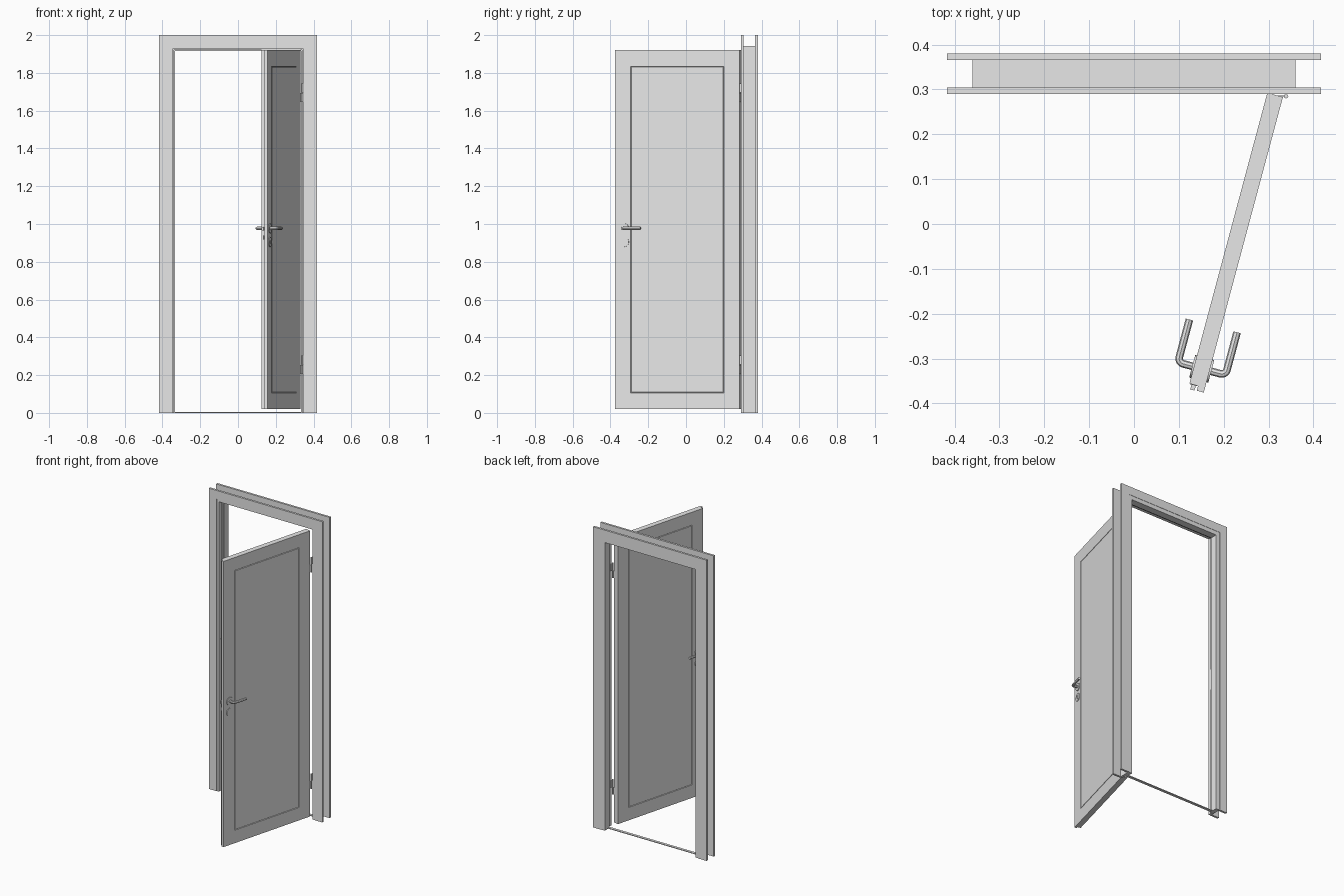
import bpy, bmesh, math
from mathutils import Matrix, Vector

if "Cube" in bpy.data.objects:
    bpy.data.objects.remove(bpy.data.objects["Cube"], do_unlink=True)

GREY = (0.8, 0.8, 0.8, 1)
grey = bpy.data.materials.new("light_grey")
grey.use_nodes = True
grey.diffuse_color = GREY
grey.node_tree.nodes["Principled BSDF"].inputs["Base Color"].default_value = GREY

# Door space: x runs from hinge to free edge, y out of the front face
DOOR = Matrix.Translation((0.332, 0.283, 0)) @ Matrix.Rotation(math.radians(255), 4, "Z")
WORLD = Matrix.Identity(4)
THICK = 0.036
LIP = 0.016
HANDLE_X, HANDLE_Z, KEY_Z = 0.632, 0.977, 0.905


def finish(name, bm, matrix=WORLD, smooth=False):
    bmesh.ops.recalc_face_normals(bm, faces=bm.faces)
    mesh = bpy.data.meshes.new(name)
    bm.to_mesh(mesh)
    bm.free()
    mesh.materials.append(grey)
    ob = bpy.data.objects.new(name, mesh)
    bpy.context.collection.objects.link(ob)
    ob.matrix_world = matrix
    if smooth:
        select(ob)
        bpy.ops.object.shade_smooth_by_angle()
    return ob


def select(ob):
    bpy.ops.object.select_all(action="DESELECT")
    ob.select_set(True)
    bpy.context.view_layer.objects.active = ob


def box(name, low, high, matrix=WORLD):
    low, high = Vector(low), Vector(high)
    bm = bmesh.new()
    bmesh.ops.create_cube(bm, size=1)
    for v in bm.verts:
        v.co = (low + high) / 2 + v.co * (high - low)
    return finish(name, bm, matrix)


def cylinder(name, centre, radius, depth, axis="Z", matrix=WORLD, sides=20):
    turn = Matrix.Rotation(math.pi / 2, 4, "X") if axis == "Y" else WORLD
    bm = bmesh.new()
    bmesh.ops.create_cone(bm, cap_ends=True, segments=sides, radius1=radius,
                          radius2=radius, depth=depth,
                          matrix=Matrix.Translation(centre) @ turn)
    return finish(name, bm, matrix, smooth=True)


def surround(name, profile):
    """Sweep an (offset, y) profile up one side, over the top and down the other."""
    rise = 1.583
    bm = bmesh.new()
    rings = []
    for side, top in ((-1, 0), (-1, 1), (1, 1), (1, 0)):
        rings.append([bm.verts.new((side * o, y, top * (o + rise))) for o, y in profile])
    n = len(profile)
    for a, b in zip(rings, rings[1:]):
        for i in range(n):
            j = (i + 1) % n
            bm.faces.new((a[i], a[j], b[j], b[i]))
    bm.faces.new(rings[0])
    bm.faces.new(rings[-1])
    return finish(name, bm)


# Frame: two casings around a stepped jamb, and a thin threshold
for name, y0, y1 in (("front_casing", 0.29, 0.304), ("back_casing", 0.366, 0.38)):
    surround(name, [(0.417, y0), (0.36, y0), (0.36, y1), (0.417, y1)])
surround("jamb", [(0.36, 0.292), (0.345, 0.292), (0.345, 0.318), (0.339, 0.318),
                  (0.339, 0.33), (0.333, 0.33), (0.333, 0.378), (0.36, 0.378)])
box("threshold", (-0.335, 0.325, 0), (0.335, 0.343, 0.005))
box("strike_plate", (-0.346, 0.297, 0.87), (-0.344, 0.314, 1.01))

# Door leaf with a lipped free edge and a fine panel groove on both faces
outline = [(0, 0), (0.682, 0), (0.682, -LIP), (0.671, -LIP), (0.671, -THICK), (0, -THICK)]
bm = bmesh.new()
base = bm.faces.new([bm.verts.new((x, y, 0.02)) for x, y in outline])
lifted = bmesh.ops.extrude_face_region(bm, geom=[base])["geom"]
bmesh.ops.translate(bm, vec=(0, 0, 1.9),
                    verts=[g for g in lifted if isinstance(g, bmesh.types.BMVert)])
bmesh.ops.recalc_face_normals(bm, faces=bm.faces)
for face in [f for f in bm.faces if abs(f.normal.y) > 0.9 and f.calc_area() > 1]:
    for width, depth in ((0.086, 0), (0.002, -0.003), (0.002, 0.003)):
        bmesh.ops.inset_region(bm, faces=[face], thickness=width, depth=depth,
                               use_even_offset=True)
finish("door_leaf", bm, DOOR)

# Lever handles: one bent bar running through the door
FRONT, BACK, TIP, BEND = 0.037, -0.073, 0.533, 0.012
half = [(TIP, FRONT)]
for k in range(5):
    a = math.pi / 2 * (1 - k / 4)
    half.append((HANDLE_X - BEND + BEND * math.cos(a), FRONT - BEND + BEND * math.sin(a)))
path = half + [(x, FRONT + BACK - y) for x, y in reversed(half)]
curve = bpy.data.curves.new("lever_handles", "CURVE")
curve.dimensions = "3D"
curve.bevel_depth = 0.0085
curve.bevel_resolution = 2
curve.use_fill_caps = True
spline = curve.splines.new("POLY")
spline.points.add(len(path) - 1)
for p, (x, y) in zip(spline.points, path):
    p.co = (x, y, HANDLE_Z, 1)
curve.materials.append(grey)
levers = bpy.data.objects.new("lever_handles", curve)
bpy.context.collection.objects.link(levers)
levers.matrix_world = DOOR
select(levers)
bpy.ops.object.convert(target="MESH")
bpy.ops.object.shade_smooth_by_angle()

# Roses and keyholes on both faces
for side, y, out in (("front", 0, 1), ("back", -THICK, -1)):
    for part, z in (("handle_rose", HANDLE_Z), ("key_rose", KEY_Z)):
        cylinder(f"{side}_{part}", (HANDLE_X, y + out * 0.002, z), 0.026, 0.004, "Y", DOOR)
    mid = y + out * 0.005
    box(f"{side}_keyhole", (HANDLE_X - 0.003, mid - 0.002, KEY_Z - 0.01),
        (HANDLE_X + 0.003, mid + 0.002, KEY_Z + 0.008), DOOR)

# Lock plate, latch and bolt on the free edge
box("lock_plate", (0.67, -0.034, 0.87), (0.672, -0.018, 1.01), DOOR)
box("latch", (0.67, -0.031, 0.965), (0.683, -0.021, 0.985), DOOR)
box("bolt", (0.67, -0.03, 0.918), (0.677, -0.022, 0.938), DOOR)

# Hinges: a knuckle with one leaf on the door and one on the frame
for label, z in (("lower", 0.255), ("upper", 1.695)):
    for part, dz in (("bottom", -0.025), ("top", 0.025)):
        cylinder(f"{label}_hinge_{part}_knuckle", (0.339, 0.285, z + dz), 0.005, 0.048, sides=12)
    box(f"{label}_hinge_door_leaf", (0.318, 0.284, z - 0.049), (0.339, 0.286, z - 0.001))
    box(f"{label}_hinge_frame_leaf", (0.338, 0.285, z + 0.001), (0.341, 0.305, z + 0.049))
